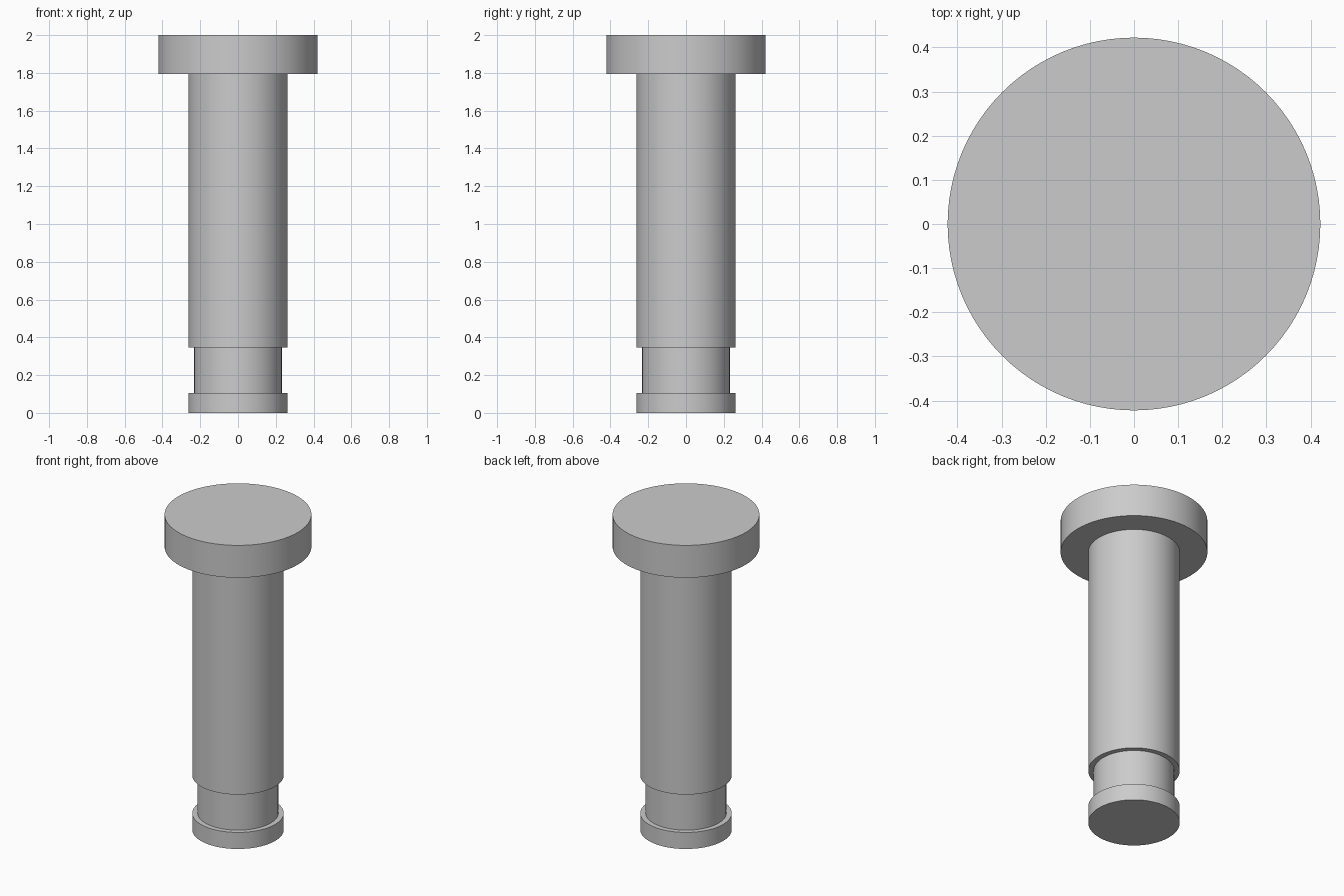
import bpy, bmesh, math

if "Cube" in bpy.data.objects:
    bpy.data.objects.remove(bpy.data.objects["Cube"])

SEGMENTS = 96

# Single grey metal colour
steel = bpy.data.materials.new("grey_steel")
steel.diffuse_color = (0.6, 0.6, 0.6, 1.0)
steel.use_nodes = True
steel.node_tree.nodes["Principled BSDF"].inputs["Base Color"].default_value = steel.diffuse_color

# Outline from base to top as (radius, height)
profile = [
    (0.263, 0.0), (0.263, 0.105),    # end collar
    (0.232, 0.105), (0.232, 0.345),  # retaining groove
    (0.263, 0.345), (0.263, 1.795),  # shank
    (0.422, 1.795), (0.422, 2.0),    # flat head
]


def lathe(name, outline, material):
    """Revolve an outline about z and cap both ends."""
    bm = bmesh.new()
    rings = []
    for r, z in outline:
        rings.append([bm.verts.new((r * math.cos(a), r * math.sin(a), z))
                      for a in (2 * math.pi * i / SEGMENTS for i in range(SEGMENTS))])
    for low, high in zip(rings, rings[1:]):
        for i in range(SEGMENTS):
            j = (i + 1) % SEGMENTS
            bm.faces.new((low[i], low[j], high[j], high[i]))
    bm.faces.new(rings[0][::-1])
    bm.faces.new(rings[-1])
    bmesh.ops.recalc_face_normals(bm, faces=bm.faces[:])
    mesh = bpy.data.meshes.new(name)
    bm.to_mesh(mesh)
    bm.free()
    mesh.materials.append(material)
    obj = bpy.data.objects.new(name, mesh)
    bpy.context.collection.objects.link(obj)
    return obj


# Headed pin turned in one piece
pin = lathe("headed_pin", profile, steel)
bpy.context.view_layer.objects.active = pin
pin.select_set(True)
bpy.ops.object.shade_smooth_by_angle(angle=math.radians(30))
